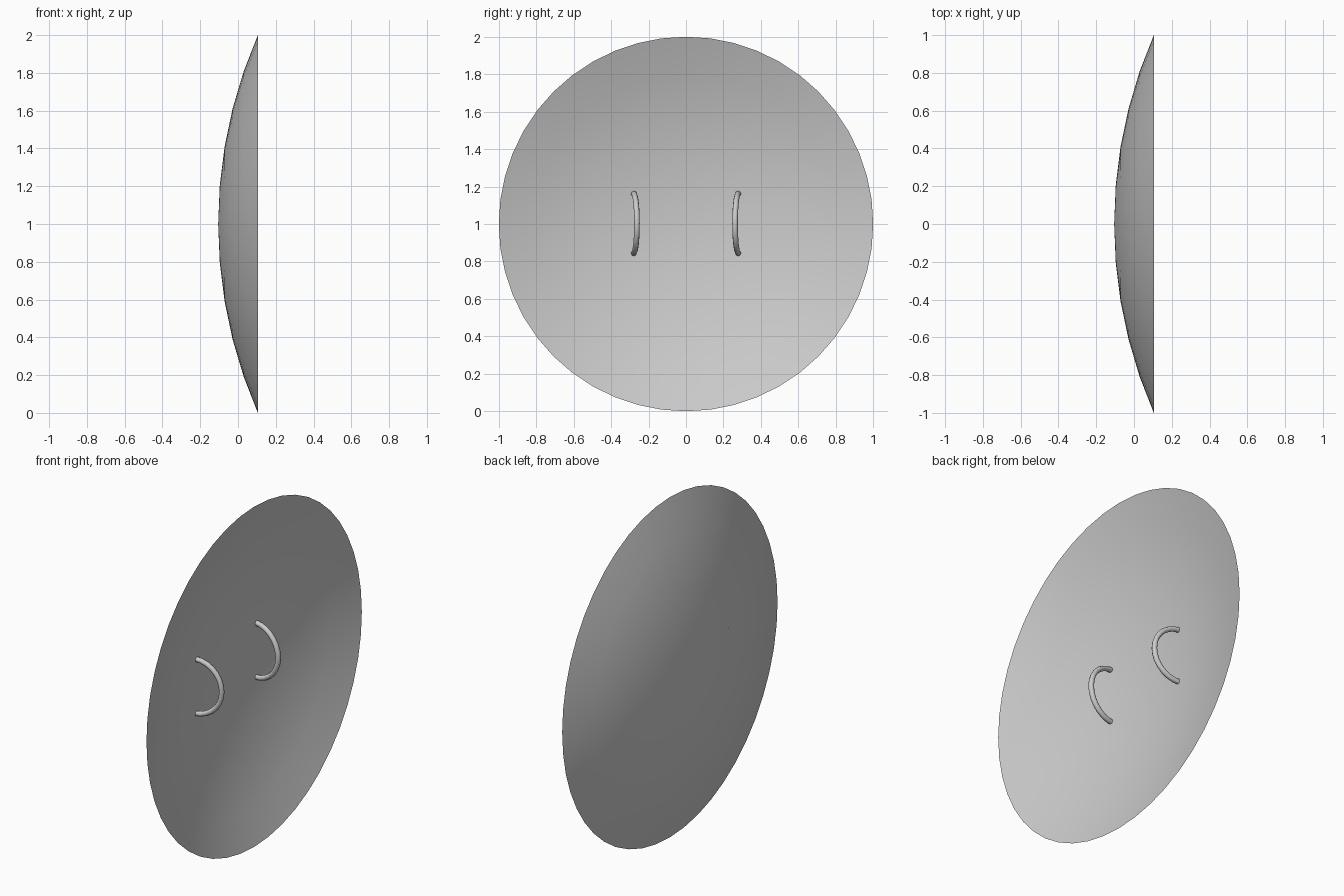
import bpy, bmesh, math
from mathutils import Matrix, Vector

cube = bpy.data.objects.get("Cube")
if cube:
    bpy.data.objects.remove(cube, do_unlink=True)

RIM_X = 0.105
DEPTH = 0.21
CENTRE_Z = 1.0

grey = bpy.data.materials.new("light grey")
grey.use_nodes = True
grey.diffuse_color = (0.6, 0.6, 0.6, 1)
grey.node_tree.nodes["Principled BSDF"].inputs["Base Color"].default_value = (0.6, 0.6, 0.6, 1)


def finish(name, bm, angle):
    """Turn a bmesh into a smooth shaded object."""
    bmesh.ops.recalc_face_normals(bm, faces=bm.faces[:])
    mesh = bpy.data.meshes.new(name)
    bm.to_mesh(mesh)
    bm.free()
    mesh.materials.append(grey)
    obj = bpy.data.objects.new(name, mesh)
    bpy.context.collection.objects.link(obj)
    bpy.ops.object.select_all(action='DESELECT')
    obj.select_set(True)
    bpy.context.view_layer.objects.active = obj
    bpy.ops.object.shade_smooth_by_angle(angle=math.radians(angle))
    return obj


def cap_profile(depth, rings=5):
    """Arc from the pole to the unit rim, for a cap of the given depth."""
    radius = (1 + depth ** 2) / (2 * depth)
    half = math.asin(1 / radius)
    steps = [half * i / rings for i in range(rings + 1)]
    return [Vector((RIM_X - depth + radius * (1 - math.cos(t)), 0, radius * math.sin(t)))
            for t in steps]


# Shallow dish: outer and inner caps meeting in a thin rim
bm = bmesh.new()
outer = cap_profile(DEPTH)
inner = cap_profile(DEPTH - 0.01)
verts = [bm.verts.new(p) for p in outer + inner[-2::-1]]
edges = [bm.edges.new(pair) for pair in zip(verts, verts[1:])]
bmesh.ops.spin(bm, geom=verts + edges, cent=(0, 0, 0), axis=(1, 0, 0),
               angle=math.tau, steps=48)
bmesh.ops.remove_doubles(bm, verts=bm.verts[:], dist=0.0005)
dish = finish("dish", bm, 40)
dish.location.z = CENTRE_Z


# Half-ring grips standing on the hollow side, leaning in along the surface normal
def make_handle(name, side):
    bm = bmesh.new()
    start = Matrix.Translation((0, 0, 0.16)) @ Matrix.Rotation(math.pi / 2, 4, 'Y')
    bmesh.ops.create_circle(bm, segments=8, radius=0.015, cap_ends=False, matrix=start)
    bmesh.ops.spin(bm, geom=bm.verts[:] + bm.edges[:], cent=(0, 0, 0),
                   axis=(0, 1, 0), angle=math.pi, steps=14)
    bmesh.ops.holes_fill(bm, edges=[e for e in bm.edges if e.is_boundary], sides=8)
    handle = finish(name, bm, 50)
    handle.location = (-0.081, side * 0.28, CENTRE_Z + 0.003)
    handle.rotation_euler.z = -side * math.radians(6.5)


make_handle("left_handle", -1)
make_handle("right_handle", 1)
